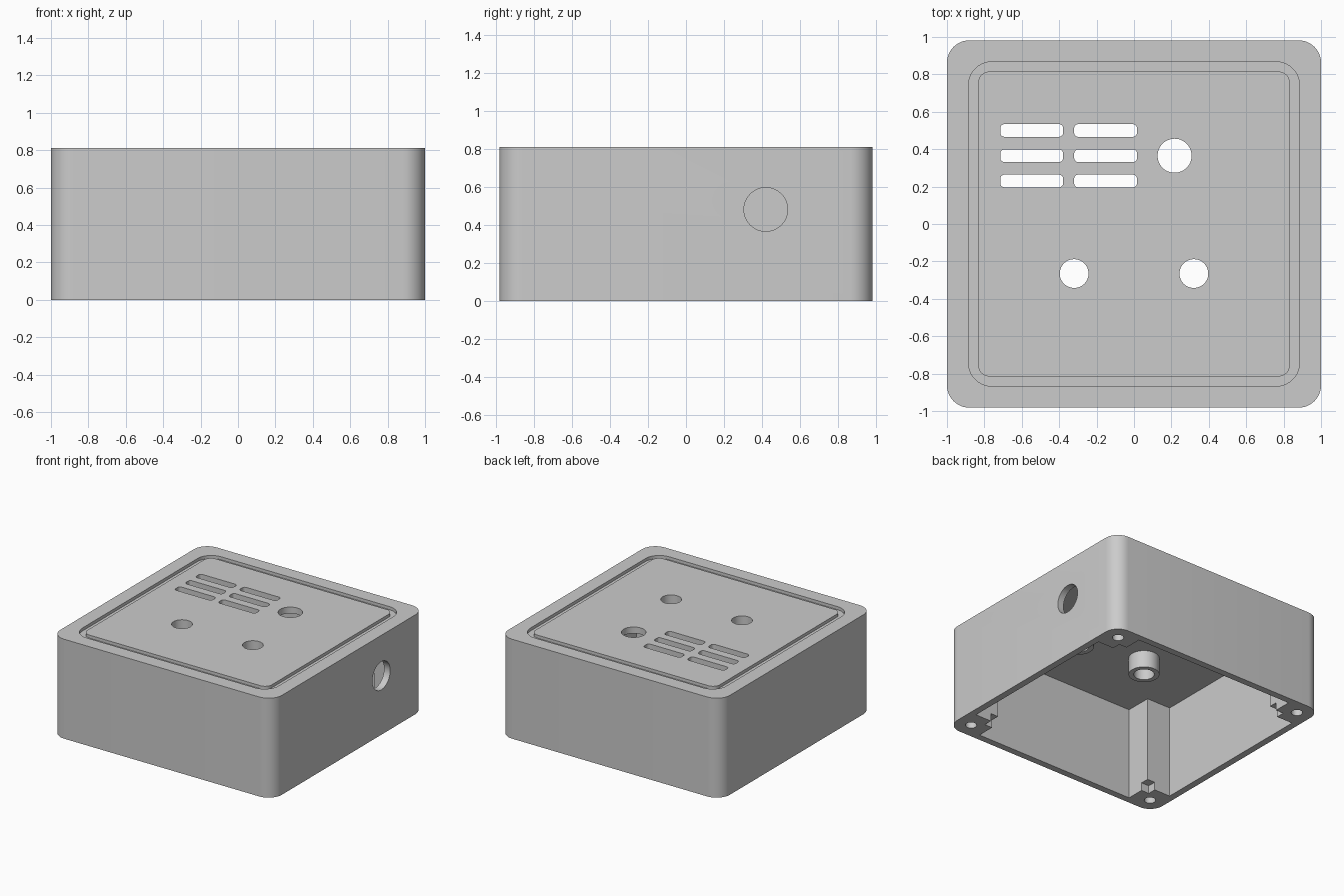
import bpy, bmesh, math
from mathutils import Matrix

cube = bpy.data.objects.get("Cube")
if cube:
    bpy.data.objects.remove(cube)

grey = bpy.data.materials.new("light_grey_plastic")
grey.use_nodes = True
grey.diffuse_color = (0.6, 0.6, 0.6, 1)
grey.node_tree.nodes["Principled BSDF"].inputs["Base Color"].default_value = (0.6, 0.6, 0.6, 1)

HX, HY, TOP = 1.0, 0.982, 0.812
CEILING = 0.76


def rounded(hx, hy, r, cx=0, cy=0, steps=10):
    """Rounded rectangle outline, counter-clockwise."""
    pts = []
    for i, (sx, sy) in enumerate([(1, 1), (-1, 1), (-1, -1), (1, -1)]):
        for k in range(steps + 1):
            a = math.pi / 2 * (i + k / steps)
            pts.append((cx + sx * (hx - r) + r * math.cos(a),
                        cy + sy * (hy - r) + r * math.sin(a)))
    return pts


def circle(x, y, r, n=48):
    return [(x + r * math.cos(math.tau * k / n), y + r * math.sin(math.tau * k / n))
            for k in range(n)]


def rect(cx, cy, hx, hy):
    return [(cx - hx, cy - hy), (cx + hx, cy - hy), (cx + hx, cy + hy), (cx - hx, cy + hy)]


def prism(name, outline, z0, z1, matrix=None):
    """Extrude an outline between two heights."""
    bm = bmesh.new()
    base = bm.faces.new([bm.verts.new((x, y, z0)) for x, y in outline])
    top = bmesh.ops.extrude_face_region(bm, geom=[base])["geom"]
    for v in top:
        if isinstance(v, bmesh.types.BMVert):
            v.co.z = z1
    bmesh.ops.recalc_face_normals(bm, faces=bm.faces)
    if matrix:
        bm.transform(matrix)
    mesh = bpy.data.meshes.new(name)
    bm.to_mesh(mesh)
    bm.free()
    mesh.materials.append(grey)
    ob = bpy.data.objects.new(name, mesh)
    bpy.context.collection.objects.link(ob)
    return ob


def combine(target, tool, operation="DIFFERENCE"):
    """Apply a boolean and discard the tool."""
    tool.hide_render = True
    mod = target.modifiers.new("cut", "BOOLEAN")
    mod.operation, mod.solver, mod.object = operation, "EXACT", tool
    bpy.context.view_layer.objects.active = target
    bpy.ops.object.modifier_apply(modifier=mod.name)
    bpy.data.objects.remove(tool)


# Outer shell
box = prism("enclosure_lid", rounded(HX, HY, 0.12), 0, TOP)

# Cavity outline, stepped in at the corners to leave square posts
wx, wy, px, py = 0.945, 0.927, 0.73, 0.712
corner = [(wx, py), (px, py), (px, wy)]
cavity = (corner + [(-x, y) for x, y in reversed(corner)]
          + [(-x, -y) for x, y in corner] + [(x, -y) for x, y in reversed(corner)])
combine(box, prism("cavity_cutter", cavity, -0.1, CEILING))

# Screw holes and small inner notches at the foot of each post
for sx in (-1, 1):
    for sy in (-1, 1):
        combine(box, prism("screw_cutter", circle(sx * 0.873, sy * 0.855, 0.043, 32), -0.1, 0.35))
        combine(box, prism("notch_cutter", rect(sx * (px - 0.015), sy * (py - 0.015), 0.085, 0.085),
                           -0.1, 0.065))

# Groove around the top panel
combine(box, prism("groove_cutter", rounded(0.885, 0.867, 0.125), TOP - 0.025, TOP + 0.1))
combine(box, prism("panel", rounded(0.833, 0.815, 0.06), CEILING + 0.01, TOP), "UNION")

# Hanging tubes around the two front holes
for x in (-0.32, 0.32):
    combine(box, prism("tube", circle(x, -0.265, 0.115), 0.62, CEILING + 0.02), "UNION")
    combine(box, prism("hole_cutter", circle(x, -0.265, 0.077), 0.5, 1))

# Larger plain hole in the top
combine(box, prism("hole_cutter", circle(0.217, 0.365, 0.091), 0.7, 1))

# Ventilation slots
for x in (-0.547, -0.152):
    for y in (0.23, 0.365, 0.5):
        combine(box, prism("slot_cutter", rounded(0.168, 0.034, 0.022, x, y, 5), 0.7, 1))

# Cable hole through the left wall
side = Matrix.Translation((0, 0.42, 0.482)) @ Matrix.Rotation(math.pi / 2, 4, "Y")
combine(box, prism("cable_cutter", circle(0, 0, 0.115), 0.85, 1.1, side))

# Smooth the rounded walls, keep the edges sharp
bpy.ops.object.select_all(action="DESELECT")
box.select_set(True)
bpy.context.view_layer.objects.active = box
bpy.ops.object.shade_smooth_by_angle(angle=math.radians(30))
